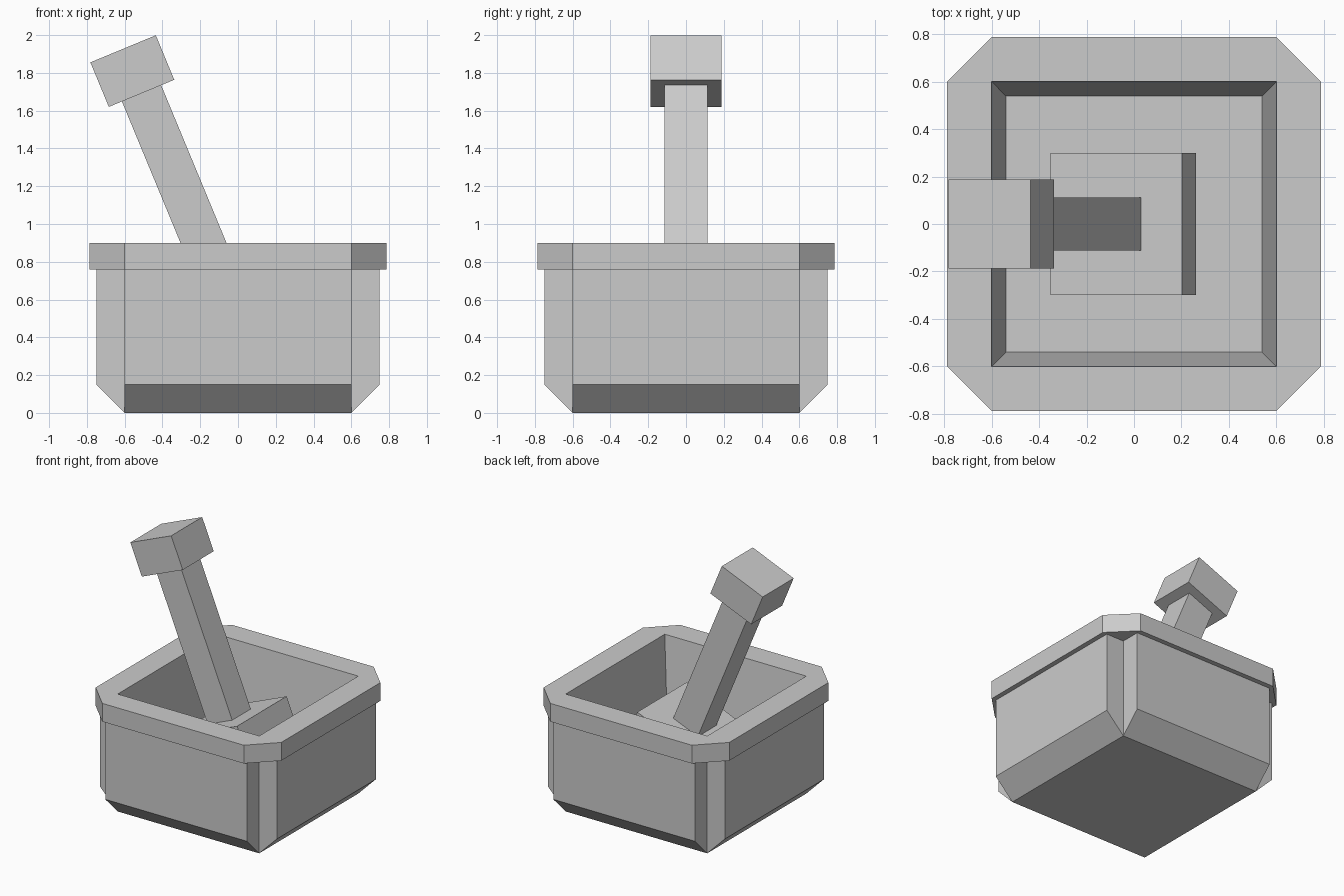
import bpy, bmesh
from math import radians
from mathutils import Matrix, Vector

if "Cube" in bpy.data.objects:
    bpy.data.objects.remove(bpy.data.objects["Cube"])


def finish(name, bm):
    bmesh.ops.remove_doubles(bm, verts=bm.verts, dist=1e-4)
    bmesh.ops.recalc_face_normals(bm, faces=bm.faces)
    mesh = bpy.data.meshes.new(name)
    bm.to_mesh(mesh)
    bm.free()
    obj = bpy.data.objects.new(name, mesh)
    bpy.context.collection.objects.link(obj)
    return obj


def face(bm, pts, rot=Matrix()):
    bm.faces.new([bm.verts.new(rot @ Vector(p)) for p in pts])


def square(h, z):
    return [(-h, -h, z), (h, -h, z), (h, h, z), (-h, h, z)]


# Mortar bowl: one side and one corner, repeated four times around z
C, P, R = 0.6, 0.75, 0.787            # corner, side panel and rim distances
F, FLOOR = 0.54, 0.35                 # inner floor half width and height
CH, RB, RT = 0.15, 0.76, 0.9          # chamfer top, rim bottom, rim top
bm = bmesh.new()
for k in range(4):
    rot = Matrix.Rotation(radians(90 * k), 4, 'Z')

    def strip(a, b):
        # quad between two (y, z) lines spanning the side
        face(bm, [(-C, *a), (C, *a), (C, *b), (-C, *b)], rot)

    strip((-C, 0), (-P, CH))          # bottom chamfer
    strip((-P, CH), (-P, RB))         # side panel
    strip((-P, RB), (-R, RB))         # rim underside
    strip((-R, RB), (-R, RT))         # rim outside
    strip((-R, RT), (-C, RT))         # rim top
    for x in (-C, C):                 # panel ends in the notched corners
        face(bm, [(x, -C, 0), (x, -P, CH), (x, -P, RB), (x, -C, RB)], rot)
    # rim corner: underside, outside and top
    face(bm, [(C, -C, RB), (C, -P, RB), (C, -R, RB), (R, -C, RB), (P, -C, RB)], rot)
    face(bm, [(C, -R, RB), (R, -C, RB), (R, -C, RT), (C, -R, RT)], rot)
    face(bm, [(C, -C, RT), (C, -R, RT), (R, -C, RT)], rot)
    # sloped inner wall
    face(bm, [(-C, -C, RT), (C, -C, RT), (F, -F, FLOOR), (-F, -F, FLOOR)], rot)
face(bm, square(C, 0))
face(bm, square(F, FLOOR))
finish("mortar_bowl", bm)

# Pestle: square rings (half width, height) skinned along its axis, then tilted
rings = [(0.3, 0), (0.3, 0.15), (0.1125, 0.15),
         (0.1125, 1.29), (0.1875, 1.29), (0.1875, 1.545)]
bm = bmesh.new()
for a, b in zip(rings, rings[1:]):
    lo, hi = square(*a), square(*b)
    for i in range(4):
        j = (i + 1) % 4
        face(bm, [lo[i], lo[j], hi[j], hi[i]])
face(bm, square(*rings[0]))
face(bm, square(*rings[-1]))
pestle = finish("pestle", bm)
pestle.location = (-0.017, 0, 0.50)
pestle.rotation_euler = (0, radians(-22.5), 0)
